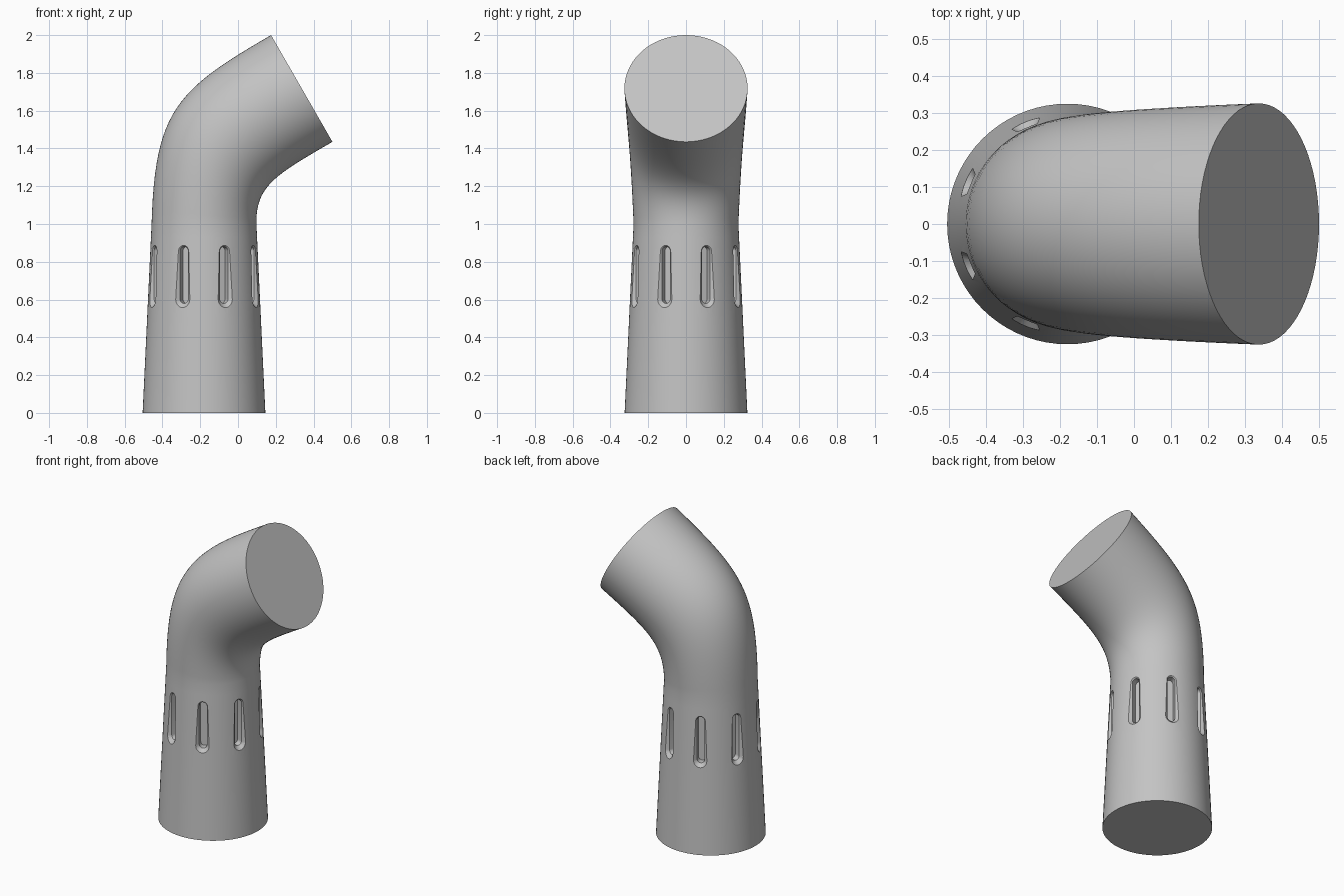
import bpy, bmesh
from math import sin, cos, pi, radians
from mathutils import Vector

SIDES = 72
BEND_STEPS = 24
AXIS_X = -0.18

cube = bpy.data.objects.get("Cube")
if cube:
    bpy.data.objects.remove(cube, do_unlink=True)

grey = bpy.data.materials.new("plain grey")
grey.use_nodes = True
colour = (0.55, 0.55, 0.55, 1)
grey.diffuse_color = colour
grey.node_tree.nodes["Principled BSDF"].inputs["Base Color"].default_value = colour


def bezier(points, t):
    a, b, c, d = (Vector((x, 0, z)) for x, z in points)
    s = 1 - t
    return a * s**3 + b * 3 * s * s * t + c * 3 * s * t * t + d * t**3


def loft(bm, rings):
    """Skin closed rings of points and cap both ends."""
    loops = [[bm.verts.new(p) for p in ring] for ring in rings]
    n = len(loops[0])
    for lower, upper in zip(loops, loops[1:]):
        for i in range(n):
            j = (i + 1) % n
            bm.faces.new((lower[i], lower[j], upper[j], upper[i]))
    bm.faces.new(loops[0])
    bm.faces.new(loops[-1])


def make_object(name, bm):
    bmesh.ops.recalc_face_normals(bm, faces=bm.faces)
    mesh = bpy.data.meshes.new(name)
    bm.to_mesh(mesh)
    bm.free()
    obj = bpy.data.objects.new(name, mesh)
    mesh.materials.append(grey)
    bpy.context.collection.objects.link(obj)
    return obj


def section(outer, inner, half_depth):
    """Round cross-section spanning the outer and inner edge of the bend."""
    centre, reach = (outer + inner) / 2, (inner - outer) / 2
    return [centre + reach * cos(a) + Vector((0, half_depth * sin(a), 0))
            for a in (2 * pi * i / SIDES for i in range(SIDES))]


# Tapered straight barrel
rings = []
for z in (0, 0.5, 0.93):
    r = 0.325 - 0.0475 * z
    rings.append(section(Vector((AXIS_X - r, 0, z)), Vector((AXIS_X + r, 0, z)), r))

# Elbow widening towards the slanted end
outer_edge = [(-0.4575, 1.0), (-0.44, 1.6), (-0.327, 1.71), (0.175, 2.0)]
inner_edge = [(0.0975, 1.0), (0.093, 1.2), (0.197, 1.26), (0.5, 1.435)]
for k in range(BEND_STEPS + 1):
    t = k / BEND_STEPS
    rings.append(section(bezier(outer_edge, t), bezier(inner_edge, t),
                         0.2775 + 0.0485 * t))
bm = bmesh.new()
loft(bm, rings)
pipe = make_object("elbow_pipe", bm)


# Eight rounded slots with flared rims
def slot_ring(angle, radius, grow):
    out = Vector((cos(angle), sin(angle), 0))
    side = Vector((-sin(angle), cos(angle), 0))
    width, low, high = 0.023, 0.603, 0.857
    points = []
    for centre_z, start in ((high, 0), (low, pi)):
        for i in range(13):
            a = start + pi * i / 12
            w = width + grow
            points.append(Vector((AXIS_X, 0, centre_z + w * sin(a)))
                          + out * radius + side * w * cos(a))
    return points


bm = bmesh.new()
for k in range(8):
    angle = radians(22.5 + 45 * k)
    loft(bm, [slot_ring(angle, r, g)
              for r, g in ((0.235, 0), (0.276, 0), (0.33, 0.054))])
cutter = make_object("slot_cutter", bm)
cutter.hide_render = True

cut = pipe.modifiers.new("slots", 'BOOLEAN')
cut.operation = 'DIFFERENCE'
cut.solver = 'EXACT'
cut.object = cutter

bpy.ops.object.select_all(action='DESELECT')
pipe.select_set(True)
bpy.context.view_layer.objects.active = pipe
bpy.ops.object.modifier_apply(modifier=cut.name)
bpy.data.objects.remove(cutter, do_unlink=True)
bpy.ops.object.shade_smooth_by_angle(angle=radians(30))
